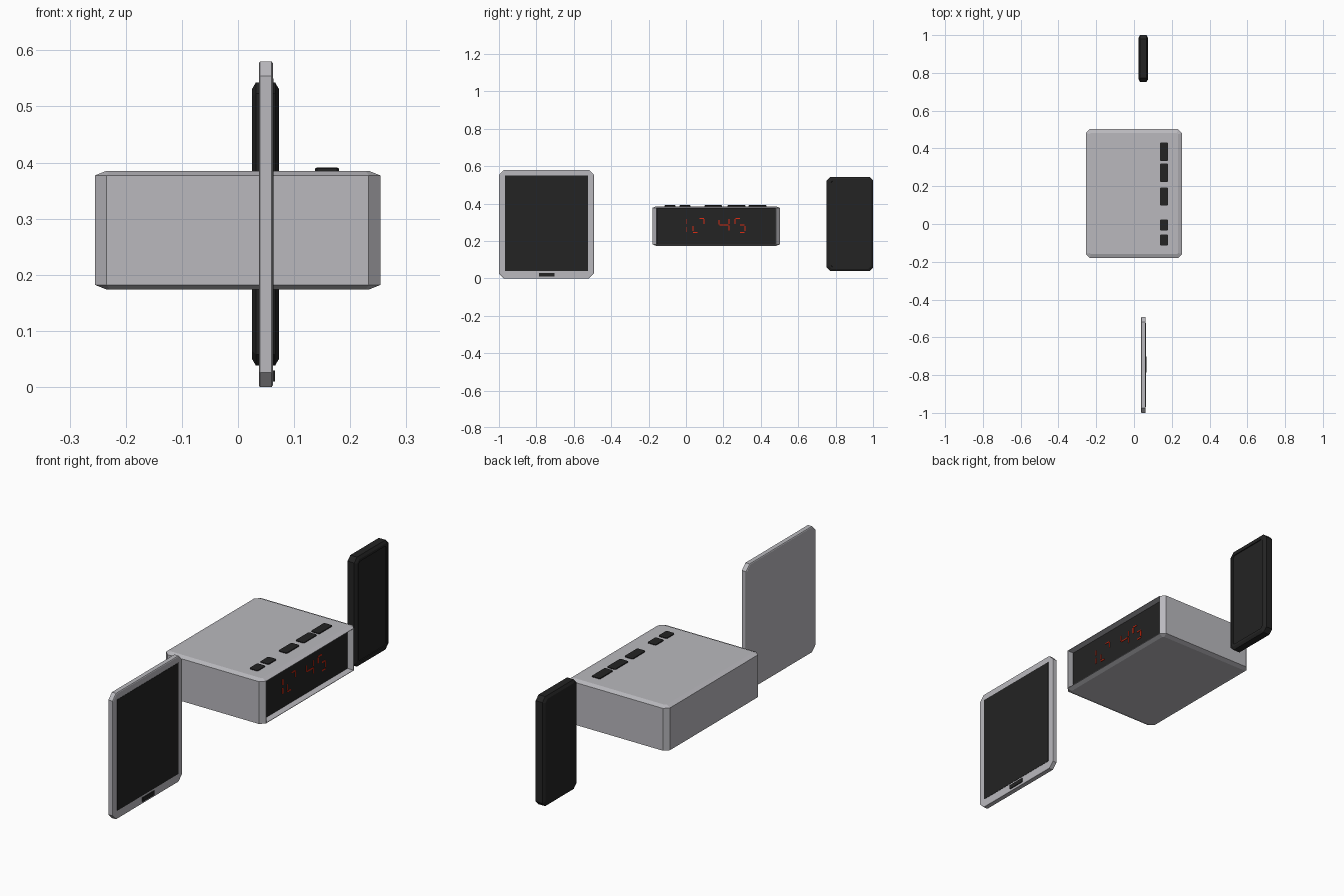
import bpy, bmesh
from mathutils import Vector

if "Cube" in bpy.data.objects:
    bpy.data.objects.remove(bpy.data.objects["Cube"])


def material(name, r, g, b):
    m = bpy.data.materials.new(name)
    m.diffuse_color = (r, g, b, 1)
    m.use_nodes = True
    m.node_tree.nodes["Principled BSDF"].inputs["Base Color"].default_value = m.diffuse_color
    return m


GREY = material("pale grey casing", 0.49, 0.485, 0.515)
BLACK = material("black plastic", 0.017, 0.017, 0.017)
RED = material("red display", 0.75, 0.025, 0.006)


def chamfered(a0, a1, b0, b1, c):
    """Octagonal outline of a rectangle with cut corners."""
    return [(a0 + c, b0), (a1 - c, b0), (a1, b0 + c), (a1, b1 - c),
            (a1 - c, b1), (a0 + c, b1), (a0, b1 - c), (a0, b0 + c)]


def loft(name, rect, levels, axis, mats, recess=None):
    """Stack chamfered rectangles (position, inset, corner) along x or z.
    recess = (border, depth, material index) sinks a panel into the +x face."""
    bm = bmesh.new()
    a0, a1, b0, b1 = rect
    rings = []
    for pos, i, c in levels:
        pts = chamfered(a0 + i, a1 - i, b0 + i, b1 - i, c)
        rings.append([bm.verts.new((pos, a, b) if axis == "x" else (a, b, pos))
                      for a, b in pts])
    for lo, hi in zip(rings, rings[1:]):
        for k in range(8):
            j = (k + 1) % 8
            bm.faces.new((lo[k], lo[j], hi[j], hi[k]))
    bm.faces.new(rings[0][::-1])
    bm.faces.new(rings[-1])
    bmesh.ops.recalc_face_normals(bm, faces=bm.faces)
    if recess:
        border, depth, index = recess
        bm.normal_update()
        panel = max((f for f in bm.faces if f.normal.x > 0.99),
                    key=lambda f: f.calc_area())
        bmesh.ops.inset_individual(bm, faces=[panel], thickness=border)
        bmesh.ops.inset_individual(bm, faces=[panel], thickness=0.0008, depth=-depth)
        panel.material_index = index
    return finish(name, bm, mats)


def finish(name, bm, mats):
    me = bpy.data.meshes.new(name)
    bm.to_mesh(me)
    bm.free()
    for m in mats:
        me.materials.append(m)
    ob = bpy.data.objects.new(name, me)
    bpy.context.collection.objects.link(ob)
    return ob


def box(name, x, y, z, mat):
    bm = bmesh.new()
    bmesh.ops.create_cube(bm, size=1)
    lo, hi = Vector((x[0], y[0], z[0])), Vector((x[1], y[1], z[1]))
    bmesh.ops.scale(bm, vec=hi - lo, verts=bm.verts)
    bmesh.ops.translate(bm, vec=(lo + hi) / 2, verts=bm.verts)
    return finish(name, bm, [mat])


# Tablet: slim slab, screen plate and home button
loft("tablet_body", (-1.0, -0.493, 0.0, 0.58),
     [(0.037, 0.003, 0.026), (0.039, 0, 0.026), (0.060, 0, 0.026), (0.062, 0.003, 0.026)],
     "x", [GREY])
box("tablet_screen", (0.060, 0.0632), (-0.968, -0.523), (0.038, 0.55), BLACK)
box("tablet_button", (0.060, 0.066), (-0.787, -0.702), (0.010, 0.029), BLACK)

# Clock: cut-corner box with a sunken dark display
loft("clock_body", (-0.255, 0.254, -0.18, 0.502),
     [(0.174, 0.02, 0.006), (0.182, 0, 0.021), (0.377, 0, 0.021), (0.385, 0.02, 0.006)],
     "z", [GREY, BLACK], recess=(0.003, 0.03, 1))

# Row of five buttons on top of the clock
for n, (y0, y1) in enumerate([(-0.114, -0.056), (-0.035, 0.024), (0.098, 0.192),
                              (0.223, 0.319), (0.334, 0.431)]):
    loft(f"clock_button_{n + 1}", (0.137, 0.180, y0, y1),
         [(0.383, 0, 0.004), (0.389, 0, 0.004), (0.391, 0.003, 0.004)], "z", [BLACK])

# Lit display segments: (y, z, runs upright?)
segments = [(0.004, 0.303, 1), (0.004, 0.262, 1),
            (0.038, 0.266, 1), (0.050, 0.246, 0), (0.083, 0.321, 0), (0.097, 0.304, 1),
            (0.177, 0.300, 1), (0.192, 0.284, 0), (0.214, 0.284, 0),
            (0.229, 0.304, 1), (0.229, 0.270, 1),
            (0.276, 0.321, 0), (0.263, 0.304, 1), (0.302, 0.284, 0),
            (0.315, 0.266, 1), (0.302, 0.246, 0)]
for n, (y, z, upright) in enumerate(segments):
    h, w = (0.013, 0.0025) if upright else (0.0025, 0.012)
    box(f"display_segment_{n + 1}", (0.223, 0.2265), (y - w, y + w), (z - h, z + h), RED)

# Phone: thicker slab with softened rims and a shallow sunken screen
loft("phone_body", (0.752, 1.0, 0.038, 0.543),
     [(0.025, 0.012, 0.014), (0.032, 0, 0.02), (0.066, 0, 0.02), (0.073, 0.012, 0.014)],
     "x", [BLACK], recess=(0.012, 0.004, 0))
